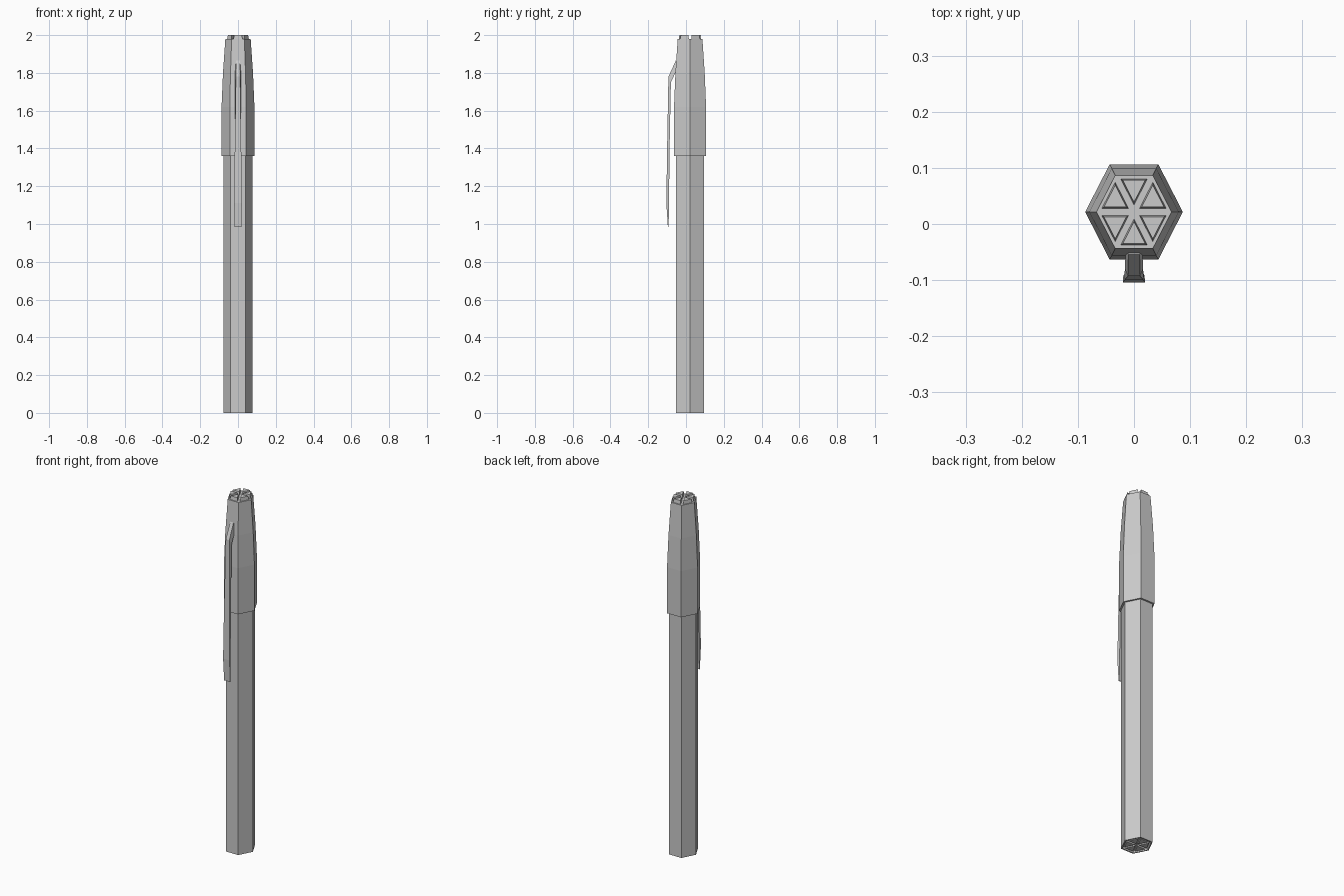
import bpy
from math import cos, sin, pi

if "Cube" in bpy.data.objects:
    bpy.data.objects.remove(bpy.data.objects["Cube"])

CY = 0.0215      # pen axis position in y
SY = 1.125       # the hexagon is slightly deep in y


def make(name, verts, faces):
    me = bpy.data.meshes.new(name)
    me.from_pydata(verts, [], faces)
    me.update()
    ob = bpy.data.objects.new(name, me)
    bpy.context.collection.objects.link(ob)
    return ob


def loft(name, rings):
    """Skin a list of equal-length vertex rings and cap both ends."""
    n = len(rings[0])
    verts = [v for r in rings for v in r]
    faces = [tuple(reversed(range(n)))]
    for k in range(len(rings) - 1):
        for i in range(n):
            j = (i + 1) % n
            faces.append((k*n + i, k*n + j, (k+1)*n + j, (k+1)*n + i))
    faces.append(tuple(range((len(rings) - 1)*n, len(rings)*n)))
    return make(name, verts, faces)


def hexagon(r, z):
    return [(r*cos(i*pi/3), CY + SY*r*sin(i*pi/3), z) for i in range(6)]


def wedge(r, i, s, z):
    """Triangle of hexagon sector i, shrunk about its centre by s."""
    pts = hexagon(r, z)
    tri = [(0, CY, z), pts[i], pts[(i + 1) % 6]]
    c = [sum(p[k] for p in tri)/3 for k in range(2)]
    return [(c[0] + s*(p[0] - c[0]), c[1] + s*(p[1] - c[1]), z) for p in tri]


# barrel, with a shallow recess in the bottom end
loft("barrel", [hexagon(r, z) for r, z in
                [(0.067, 0.012), (0.070, 0.0), (0.077, 0.0), (0.077, 1.37)]])

# cap, straight at the mouth and tapering to the top
loft("cap", [hexagon(r, z) for r, z in
             [(0.087, 1.36), (0.087, 1.62), (0.0795, 1.80), (0.067, 1.98)]])

# six wedge teeth on the cap top and six in the barrel end
for i in range(6):
    loft(f"cap_tooth_{i+1}", [wedge(0.067, i, 0.74, 1.975),
                              wedge(0.067, i, 0.60, 2.0)])
    loft(f"end_wedge_{i+1}", [wedge(0.067, i, 0.74, 0.002),
                              wedge(0.067, i, 0.80, 0.014)])

# pocket clip: z, outer y, inner y, outer half width, inner half width
stations = [(0.985, -0.096, -0.092, 0.019, 0.019),
            (1.11, -0.104, -0.090, 0.020, 0.017),
            (1.40, -0.100, -0.087, 0.017, 0.017),
            (1.78, -0.093, -0.080, 0.011, 0.016),
            (1.865, -0.054, -0.040, 0.010, 0.015)]
loft("pocket_clip", [[(-wo, yo, z), (wo, yo, z),
                      (wi, yi, z - (0.03 if z > 1.7 else 0)),
                      (-wi, yi, z - (0.03 if z > 1.7 else 0))]
                     for z, yo, yi, wo, wi in stations])
